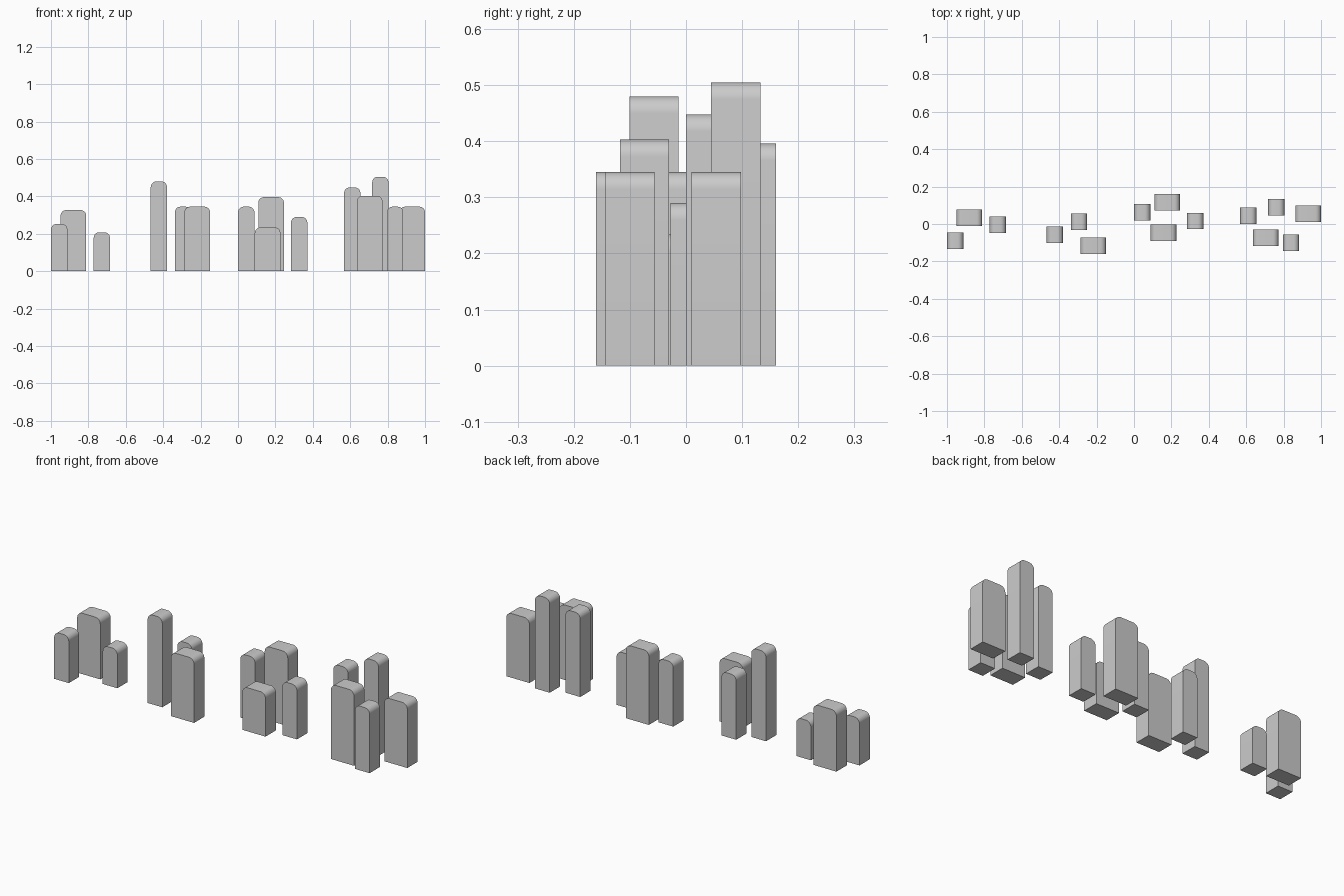
import bpy, bmesh, math

if "Cube" in bpy.data.objects:
    bpy.data.objects.remove(bpy.data.objects["Cube"])

NARROW, WIDE, DEPTH, RADIUS = 0.087, 0.137, 0.088, 0.03


def round_topped_block(name, x, y, width, height):
    """Block with its two top side edges rounded; x, y is the plan centre."""
    w, r = width / 2, RADIUS
    profile = [(-w, 0), (w, 0)]
    for side, start in ((1, 0), (-1, 90)):
        for i in range(9):
            a = math.radians(start + 90 * i / 8)
            profile.append((side * (w - r) + r * math.cos(a), height - r + r * math.sin(a)))
    bm = bmesh.new()
    face = bm.faces.new([bm.verts.new((px, -DEPTH / 2, pz)) for px, pz in profile])
    ext = bmesh.ops.extrude_face_region(bm, geom=[face], use_keep_orig=True)
    verts = [g for g in ext["geom"] if isinstance(g, bmesh.types.BMVert)]
    bmesh.ops.translate(bm, verts=verts, vec=(0, DEPTH, 0))
    bmesh.ops.recalc_face_normals(bm, faces=bm.faces)
    mesh = bpy.data.meshes.new(name)
    bm.to_mesh(mesh)
    bm.free()
    obj = bpy.data.objects.new(name, mesh)
    obj.location = (x, y, 0)
    bpy.context.collection.objects.link(obj)
    bpy.ops.object.select_all(action='DESELECT')
    obj.select_set(True)
    bpy.context.view_layer.objects.active = obj
    bpy.ops.object.shade_smooth_by_angle(angle=math.radians(30))


# Four clusters: x centre, y centre, width, height
clusters = {
    "left": [(-0.956, -0.09, NARROW, 0.253), (-0.88, 0.033, WIDE, 0.327),
             (-0.728, -0.003, NARROW, 0.208)],
    "mid_left": [(-0.423, -0.057, NARROW, 0.48), (-0.294, 0.012, NARROW, 0.345),
                 (-0.218, -0.116, WIDE, 0.345)],
    "mid_right": [(0.044, 0.064, NARROW, 0.345), (0.177, 0.116, WIDE, 0.396),
                  (0.158, -0.046, WIDE, 0.234), (0.327, 0.016, NARROW, 0.29)],
    "right": [(0.611, 0.044, NARROW, 0.448), (0.761, 0.089, NARROW, 0.505),
              (0.704, -0.074, WIDE, 0.403), (0.84, -0.1, NARROW, 0.345),
              (0.9315, 0.054, WIDE, 0.345)],
}
for cluster, blocks in clusters.items():
    for i, block in enumerate(blocks, 1):
        round_topped_block(f"{cluster}_block_{i}", *block)
